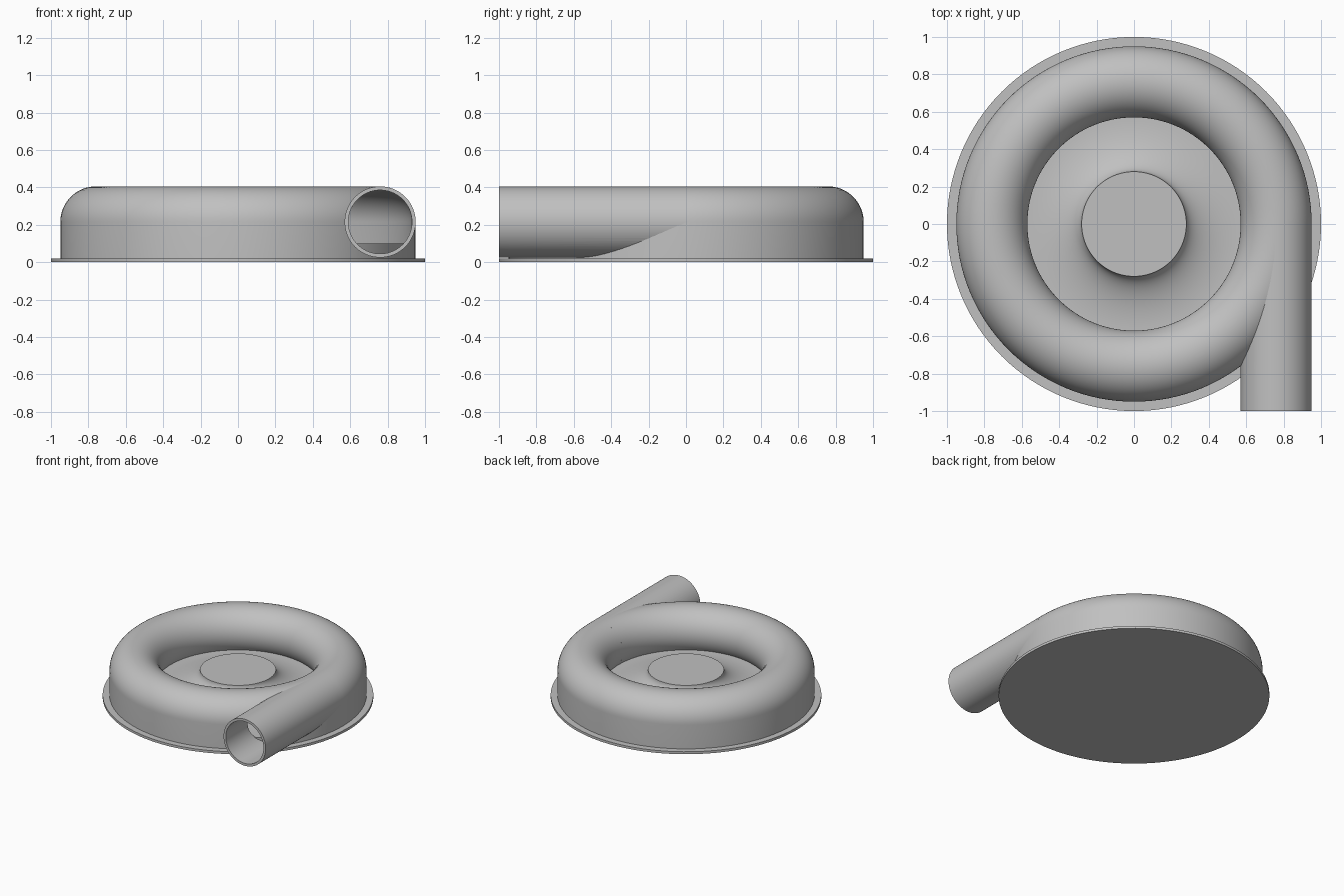
import bpy
import bmesh
from math import cos, sin, pi, radians
from mathutils import Matrix, Vector

if "Cube" in bpy.data.objects:
    bpy.data.objects.remove(bpy.data.objects["Cube"])

grey = bpy.data.materials.new("plain_grey")
grey.use_nodes = True
grey.diffuse_color = (0.53, 0.53, 0.53, 1)
grey.node_tree.nodes["Principled BSDF"].inputs["Base Color"].default_value = grey.diffuse_color

RING, TUBE, BORE, AXIS_Z = 0.76, 0.19, 0.17, 0.215
FLOOR = 0.10


def revolve(name, profile, closed=True, steps=128, matrix=None):
    """Spin an (r, z) profile around the z axis."""
    bm = bmesh.new()
    verts = [bm.verts.new((r, 0, z)) for r, z in profile]
    pairs = list(zip(verts, verts[1:]))
    if closed:
        pairs.append((verts[-1], verts[0]))
    edges = [bm.edges.new(p) for p in pairs]
    bmesh.ops.spin(bm, geom=verts + edges, cent=(0, 0, 0), axis=(0, 0, 1),
                   angle=2 * pi, steps=steps, use_merge=True)
    bmesh.ops.remove_doubles(bm, verts=bm.verts, dist=1e-5)
    bmesh.ops.recalc_face_normals(bm, faces=bm.faces)
    if matrix:
        bm.transform(matrix)
    mesh = bpy.data.meshes.new(name)
    bm.to_mesh(mesh)
    bm.free()
    mesh.materials.append(grey)
    obj = bpy.data.objects.new(name, mesh)
    bpy.context.collection.objects.link(obj)
    return obj


def arc(radius, start, end, count=40):
    """Points on the volute's round cross-section, angles in degrees."""
    angles = [radians(start + (end - start) * i / count) for i in range(count + 1)]
    return [(RING + radius * cos(a), AXIS_Z + radius * sin(a)) for a in angles]


def activate(obj):
    bpy.ops.object.select_all(action='DESELECT')
    obj.select_set(True)
    bpy.context.view_layer.objects.active = obj


def cut(obj, cutter):
    mod = obj.modifiers.new("cut", 'BOOLEAN')
    mod.operation = 'DIFFERENCE'
    mod.solver = 'EXACT'
    mod.object = cutter
    activate(obj)
    bpy.ops.object.modifier_apply(modifier=mod.name)
    bpy.data.objects.remove(cutter)


# Flat mounting flange
flange = revolve("base_flange", [(0, 0), (1, 0), (1, 0.02), (0, 0.02)], closed=False)

# Raised floor with a flared hub in the middle
hub_r, hub_z, flare_r = 0.28, 0.225, 0.57
flare = [(flare_r - (flare_r - hub_r) * sin(t * pi / 40),
          hub_z - (hub_z - FLOOR) * cos(t * pi / 40)) for t in range(21)]
flare = [(r, FLOOR + hub_z - z) for r, z in flare]
flare = [(flare_r - (flare_r - hub_r) * cos(t * pi / 40),
          hub_z - (hub_z - FLOOR) * sin(t * pi / 40)) for t in range(21)]
hub = revolve("floor_and_hub", [(0, hub_z)] + flare
              + [(0.935, FLOOR), (0.935, 0.01), (0, 0.01)], closed=False)

# Hollow ring housing with a straight outer skirt
shell = revolve("ring_housing", [(RING + TUBE, 0.01)] + arc(TUBE, 0, 230)
                + arc(BORE, 230, 0) + [(RING + BORE, 0.01)])

# Straight outlet pipe running forward from the ring
to_front = Matrix.Translation(Vector((RING, 0, AXIS_Z))) @ Matrix.Rotation(pi / 2, 4, 'X')
pipe = revolve("outlet_pipe", [(BORE, 0), (TUBE, 0), (TUBE, 1), (BORE, 1)],
               steps=80, matrix=to_front)

# Open the ring into the pipe, and clear the pipe wall out of the ring
cut(shell, revolve("bore_cutter", [(0, 0.05), (BORE, 0.05), (BORE, 1.1), (0, 1.1)],
                   closed=False, steps=80, matrix=to_front))
cut(pipe, revolve("chamber_cutter", [(RING + BORE, 0.05)] + arc(BORE, 0, 230)))

for part in (flange, hub, shell, pipe):
    activate(part)
    bpy.ops.object.shade_smooth_by_angle(angle=radians(30))
